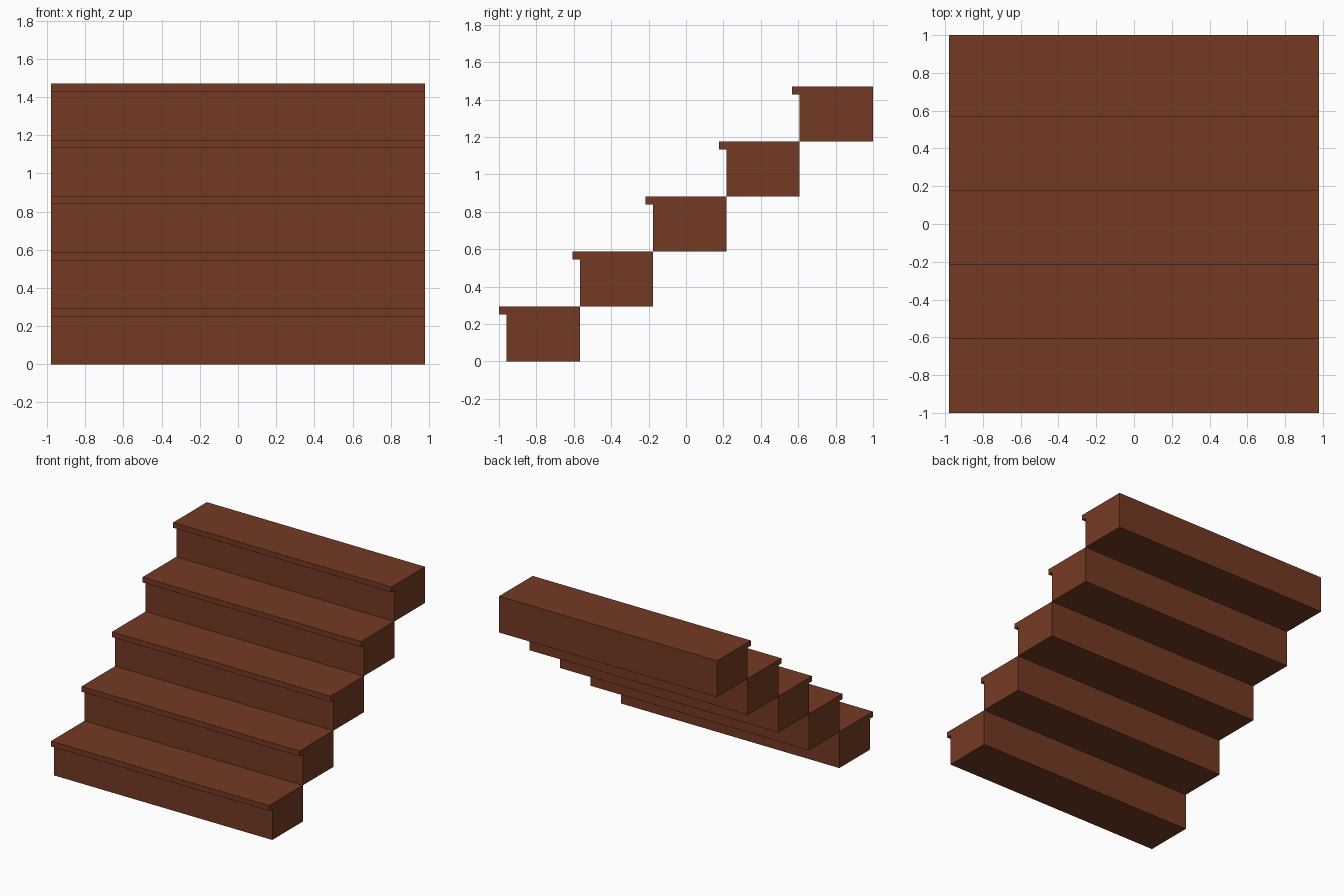
import bpy
import bmesh

STEPS = 5
WIDTH = 1.96
RUN = 0.392
RISE = 0.294
NOSE = 0.04        # overhang of the tread
LIP = 0.043        # thickness of the overhang

cube = bpy.data.objects.get("Cube")
if cube:
    bpy.data.objects.remove(cube, do_unlink=True)

# Brown wood
wood = bpy.data.materials.new("brown_wood")
wood.use_nodes = True
colour = (0.175, 0.042, 0.017, 1.0)
wood.diffuse_color = colour
wood.node_tree.nodes["Principled BSDF"].inputs["Base Color"].default_value = colour


def add_step(name, y, z):
    """Extrude the side profile of one step with its nosing across the width."""
    profile = [(0, 0), (RUN, 0), (RUN, RISE), (-NOSE, RISE),
               (-NOSE, RISE - LIP), (0, RISE - LIP)]
    bm = bmesh.new()
    side = bm.faces.new([bm.verts.new((-WIDTH / 2, py, pz)) for py, pz in profile])
    swept = bmesh.ops.extrude_face_region(bm, geom=[side])["geom"]
    verts = [v for v in swept if isinstance(v, bmesh.types.BMVert)]
    bmesh.ops.translate(bm, verts=verts, vec=(WIDTH, 0, 0))
    bmesh.ops.recalc_face_normals(bm, faces=bm.faces)
    mesh = bpy.data.meshes.new(name)
    bm.to_mesh(mesh)
    bm.free()
    mesh.materials.append(wood)
    step = bpy.data.objects.new(name, mesh)
    step.location = (0, y, z)
    bpy.context.collection.objects.link(step)


# Flight of steps rising towards the back
for i in range(STEPS):
    add_step(f"step_{i + 1}", -1 + NOSE + i * RUN, i * RISE)
